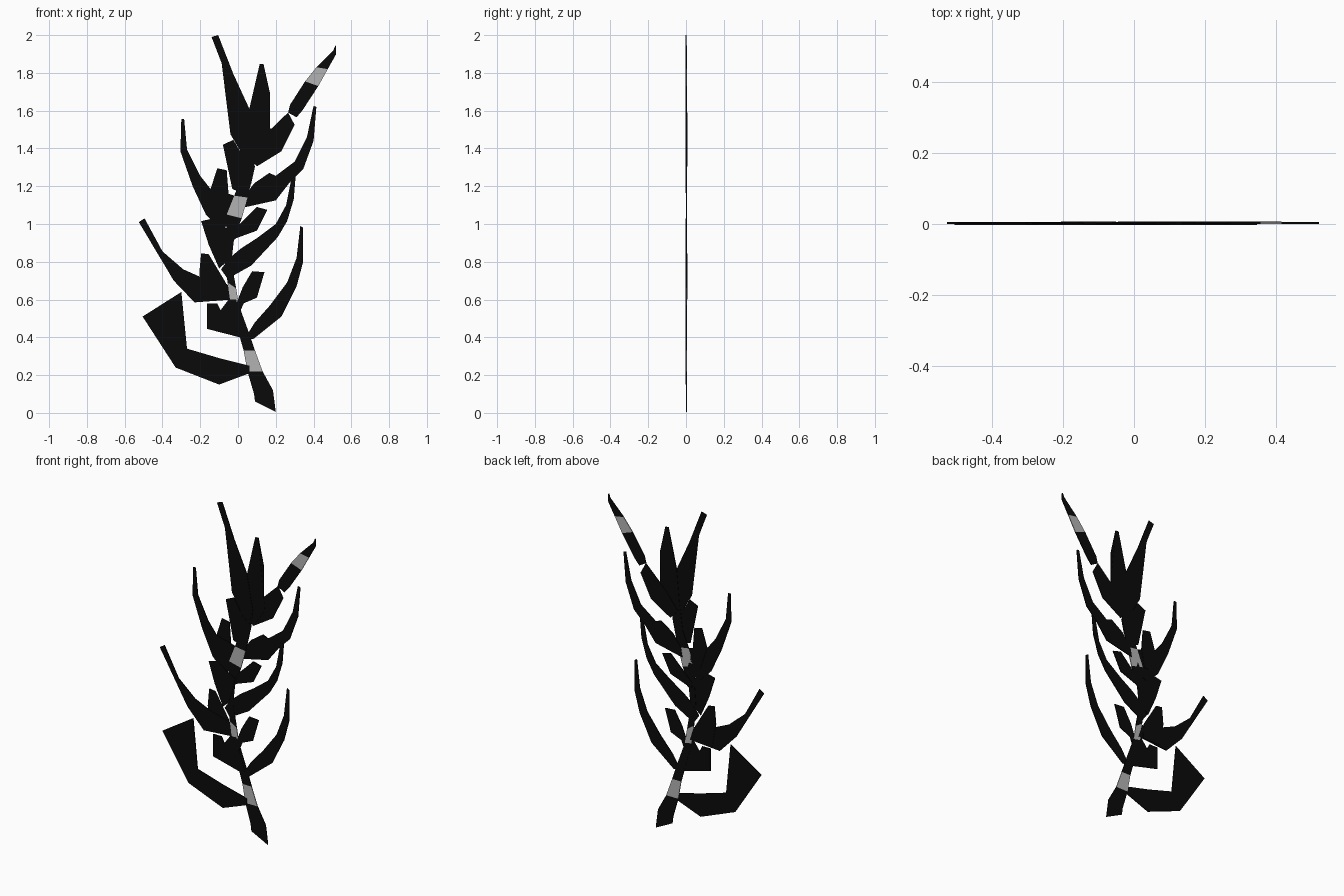
import bpy, bmesh

THICK = 0.005
black = bpy.data.materials.new("dark_silhouette")
black.diffuse_color = (0.003, 0.003, 0.003, 1)
grey = bpy.data.materials.new("pale_band")
grey.diffuse_color = (0.45, 0.45, 0.45, 1)


def make(name, bm):
    bmesh.ops.recalc_face_normals(bm, faces=bm.faces)
    me = bpy.data.meshes.new(name)
    bm.to_mesh(me)
    bm.free()
    me.materials.append(black)
    me.materials.append(grey)
    ob = bpy.data.objects.new(name, me)
    bpy.context.collection.objects.link(ob)
    mod = ob.modifiers.new("thickness", 'SOLIDIFY')
    mod.thickness = THICK
    mod.offset = 0
    return ob


def leaf(name, y, *pts):
    """Flat leaf cut from an x,z outline."""
    bm = bmesh.new()
    bm.faces.new([bm.verts.new((x, y, z)) for x, z in pts])
    bmesh.ops.triangulate(bm, faces=bm.faces[:])
    make(name, bm)


def ribbon(name, y, rungs, pale):
    """Strip of quads between left/right rungs; chosen segments are pale."""
    bm = bmesh.new()
    rows = [(bm.verts.new((a, y, b)), bm.verts.new((c, y, d))) for a, b, c, d in rungs]
    for i, (lo, hi) in enumerate(zip(rows, rows[1:])):
        f = bm.faces.new((lo[0], lo[1], hi[1], hi[0]))
        f.material_index = int(i in pale)
    make(name, bm)


# Stem, bottom to top
ribbon("stem", 0.002, [
    (.09, .06, .20, .005), (.085, .10, .185, .12), (.05, .22, .13, .22),
    (.03, .33, .09, .33), (.01, .40, .07, .39), (-.04, .58, .005, .57),
    (-.055, .69, -.01, .66), (-.07, .80, -.035, .80), (-.06, .93, -.02, .93),
    (-.06, 1.05, .02, 1.03), (-.02, 1.15, .05, 1.14), (.02, 1.25, .07, 1.22),
    (.04, 1.40, .10, 1.38)], {2, 5, 9})

# Long left leaves
leaf("lowest_left_leaf", 0.0, (.06, .25), (-.10, .29), (-.27, .34), (-.30, .64),
     (-.505, .51), (-.33, .24), (-.10, .15), (.06, .21))
leaf("middle_left_leaf", 0.003, (-.525, 1.01), (-.495, 1.03), (-.40, .855), (-.29, .76),
     (-.20, .72), (-.09, .69), (-.055, .68), (-.03, .60), (-.23, .585), (-.34, .70))
leaf("upper_left_leaf", 0.002, (-.30, 1.555), (-.285, 1.555), (-.27, 1.395), (-.20, 1.255),
     (-.145, 1.185), (-.05, 1.16), (-.02, 1.15), (-.06, 1.05), (-.01, 1.02), (-.09, .97), (-.17, 1.05), (-.24, 1.20),
     (-.305, 1.385))

# Long right leaves
leaf("lower_right_leaf", -0.001, (.04, .40), (.08, .39), (.23, .51), (.31, .67),
     (.345, .80), (.345, .98), (.33, .99), (.31, .82), (.26, .69), (.17, .57), (.09, .48))
leaf("middle_right_leaf", 0.003, (-.055, .71), (.07, .78), (.14, .855), (.21, .93),
     (.26, 1.015), (.295, 1.13), (.305, 1.25), (.285, 1.25), (.255, 1.10), (.20, 1.0),
     (.10, .925), (.015, .87), (-.045, .82), (-.09, .76))
leaf("upper_right_leaf", 0.004, (.02, 1.085), (.20, 1.125), (.27, 1.215), (.345, 1.29),
     (.40, 1.44), (.415, 1.62), (.40, 1.625), (.365, 1.46), (.30, 1.33), (.20, 1.255),
     (.165, 1.27), (.085, 1.215), (.03, 1.14))

# Short inner leaflets on the left
leaf("low_left_leaflet", 0.001, (-.165, .58), (-.165, .445), (.01, .40), (.05, .40),
     (.02, .49), (-.01, .60), (-.05, .60), (-.055, .555), (-.09, .54), (-.11, .58))
leaf("mid_left_leaflet", 0.005, (-.195, .845), (-.155, .84), (-.13, .735), (-.065, .69),
     (-.06, .60), (-.18, .60), (-.205, .74))
leaf("high_left_leaflet", 0.0, (-.195, 1.015), (-.13, 1.03), (-.075, .985), (-.02, .96),
     (-.035, .88), (-.06, .80), (-.10, .765), (-.155, .89))
leaf("shoulder_left_leaflet", 0.004, (-.11, 1.295), (-.06, 1.285), (-.05, 1.16),
     (-.07, 1.05), (-.10, 1.05), (-.145, 1.185))
leaf("top_left_leaflet", 0.0, (-.08, 1.42), (-.025, 1.445), (.035, 1.345), (.09, 1.305),
     (.07, 1.215), (.025, 1.165), (-.03, 1.185), (-.055, 1.32))

# Short inner leaflets on the right
leaf("low_right_leaflet", 0.0, (.14, .745), (.075, .75), (.025, .665), (-.01, .575),
     (0, .51), (.03, .58), (.10, .61))
leaf("high_right_leaflet", 0.004, (.10, 1.09), (.155, 1.075), (.10, .965), (-.01, .925),
     (-.04, .90), (-.045, .95), (.04, 1.03))

# Crown of leaves at the top
leaf("crown_left_leaf", 0.001, (-.14, 1.99), (-.105, 2.0), (-.025, 1.795), (.06, 1.61),
     (.10, 1.40), (.06, 1.26), (.01, 1.39), (-.04, 1.475), (-.04, 1.635), (-.065, 1.795))
leaf("crown_middle_leaf", 0.003, (.115, 1.847), (.135, 1.847), (.17, 1.69), (.17, 1.50),
     (.18, 1.42), (.10, 1.305), (.04, 1.40), (.06, 1.61), (.09, 1.74))
leaf("crown_right_leaf_base", 0.005, (.10, 1.305), (.05, 1.36), (.13, 1.46), (.265, 1.59),
     (.27, 1.55), (.30, 1.525), (.23, 1.385))
ribbon("crown_right_leaf_tip", 0.003, [
    (.265, 1.59, .31, 1.565), (.275, 1.63, .34, 1.60), (.355, 1.755, .425, 1.73),
    (.415, 1.83, .475, 1.82), (.505, 1.92, .52, 1.90), (.515, 1.945, .52, 1.94)], {2})
